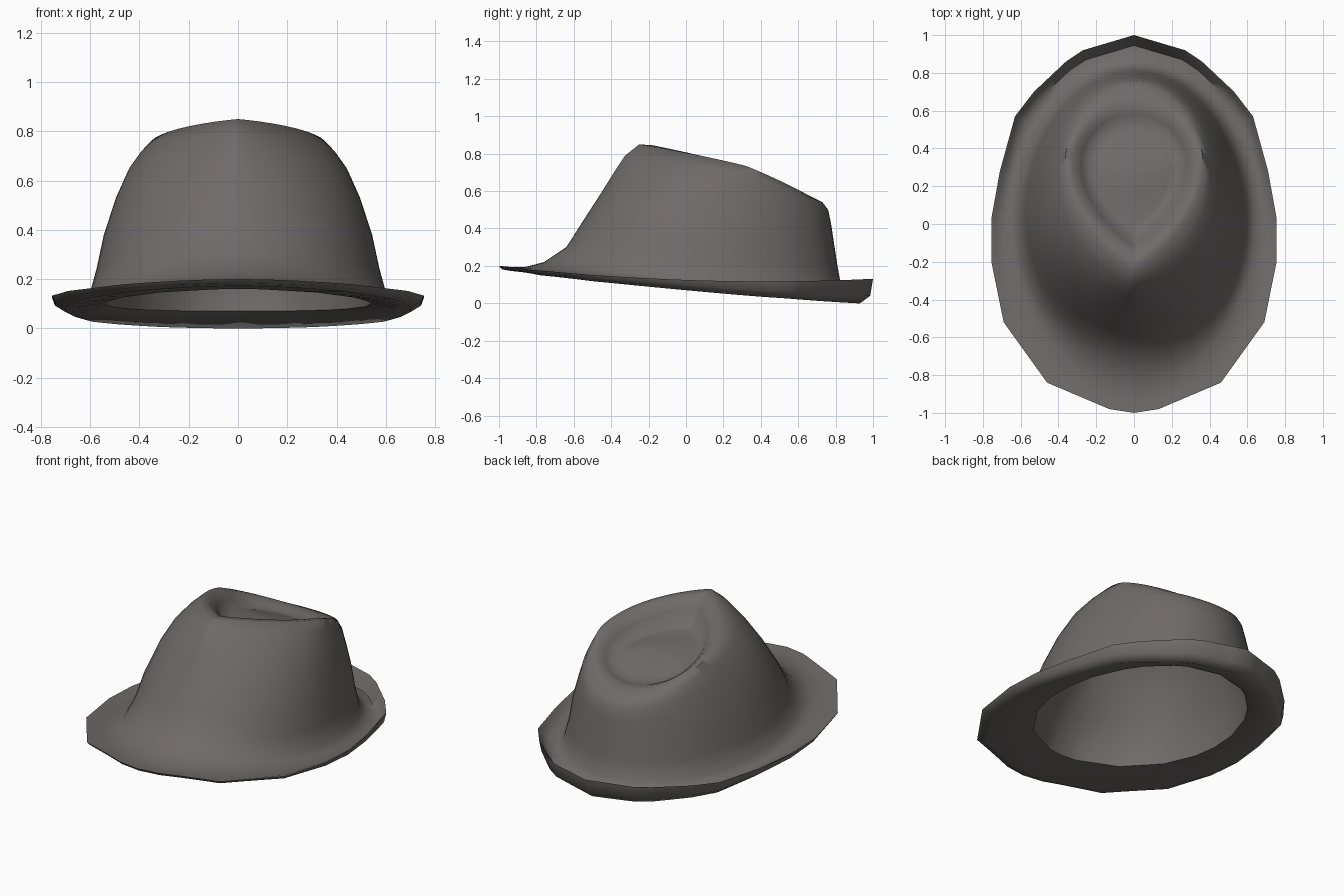
import bpy, bmesh, math

cube = bpy.data.objects.get("Cube")
if cube:
    bpy.data.objects.remove(cube)

# Faceted brim outline, one half, from front to back
OUTLINE = [(0, -1), (.13, -.98), (.46, -.84), (.69, -.52), (.755, -.2), (.755, .03),
           (.71, .28), (.63, .57), (.53, .7), (.36, .86), (.27, .92), (0, 1)]
STEPS = 3


def subdivide(corners):
    """Add points along each edge without rounding the corners."""
    points = []
    for a, b in zip(corners, corners[1:]):
        for i in range(STEPS):
            points.append(tuple(p + (q - p) * i / STEPS for p, q in zip(a, b)))
    return points + [corners[-1]]


half = subdivide(OUTLINE)
angles = [math.atan2(x / .755, -y) for x, y in half]


def height(t, front, side, back):
    """Quadratic height running from the front through the side to the back."""
    v = -math.cos(t)
    return side + v * (back - front) / 2 + v * v * (front + back - 2 * side) / 2


def brim_ring(scale, zs):
    return [(x * scale, y * scale, height(t, *zs)) for (x, y), t in zip(half, angles)]


def egg_ring(width, front, back, zs, widest=.04, point=1.0):
    """Egg-shaped ring; point above 1 pinches the front into a teardrop."""
    ring = []
    for t in angles:
        s, c = max(0, math.sin(t)), math.cos(t)
        if c > 0:
            x, y = width * s ** point, widest - (widest - front) * c
        else:
            x, y = width * s, widest - (back - widest) * c
        ring.append((x, y, height(t, *zs)))
    return ring


# Crown wall, from the base up to the pinched crest
WALL = [
    (.575, -.64, .81, (.30, .24, .20), .04, 1.0),
    (.545, -.57, .79, (.41, .38, .33), .06, 1.0),
    (.495, -.46, .775, (.58, .53, .43), .10, 1.07),
    (.445, -.385, .76, (.70, .64, .50), .17, 1.2),
    (.40, -.325, .73, (.79, .70, .54), .25, 1.45),
]
# Crest, teardrop groove and the raised island inside it
TOP = [
    (.365, -.25, .66, (.85, .735, .575), .32, 1.75),
    (.325, -.18, .62, (.845, .73, .585), .32, 1.85),
    (.28, -.12, .58, (.79, .685, .58), .32, 1.85),
    (.24, -.07, .54, (.70, .635, .57), .32, 1.75),
    (.19, .0, .49, (.675, .645, .585), .31, 1.5),
    (.10, .13, .39, (.68, .66, .625), .28, 1.1),
]


def lining(width, front, back, zs, widest, point):
    gap = .035
    return egg_ring(width - gap, front + gap, back - gap, [z - gap for z in zs], widest, point)


opening = subdivide(egg_ring(.54, -.64, .76, (.16, .10, .07))[::STEPS])

# Order: inside of the crown, underside, rolled rim, upper brim, crown, top
rings = [egg_ring(.15, .04, .46, (.63, .60, .53), .28, 1.3)]
rings += [lining(*r) for r in reversed(WALL)]
rings += [
    opening,                                        # head opening
    brim_ring(.93, (.172, .07, 0)),                 # underside fold
    brim_ring(.985, (.182, .095, .04)),             # outer lip
    brim_ring(1, (.2, .125, .13)),                  # rim edge
    brim_ring(.98, (.198, .12, .10)),               # upturned inside
    brim_ring(.945, (.193, .10, .04)),              # brim trough
    egg_ring(.65, -.86, .87, (.194, .10, .05)),     # upper brim
    egg_ring(.605, -.76, .83, (.22, .13, .09)),     # flare into the crown
]
rings += [egg_ring(*r) for r in WALL + TOP]

bm = bmesh.new()
loops = []
for ring in rings:
    mirrored = [(-x, y, z) for x, y, z in reversed(ring[1:-1])]
    loops.append([bm.verts.new(p) for p in ring + mirrored])

count = len(loops[0])
for low, high in zip(loops, loops[1:]):
    for i in range(count):
        j = (i + 1) % count
        bm.faces.new((low[i], low[j], high[j], high[i]))

# Close the lining and the island with fans
for loop, centre in ((loops[0], (0, .26, .61)), (loops[-1], (0, .27, .665))):
    hub = bm.verts.new(centre)
    for i in range(count):
        bm.faces.new((loop[i], loop[(i + 1) % count], hub))
bmesh.ops.recalc_face_normals(bm, faces=bm.faces)

mesh = bpy.data.meshes.new("felt_hat")
bm.to_mesh(mesh)
bm.free()
hat = bpy.data.objects.new("felt_hat", mesh)
bpy.context.collection.objects.link(hat)

# Warm grey felt
felt = bpy.data.materials.new("warm_grey_felt")
felt.use_nodes = True
colour = (.16, .146, .142, 1)
felt.diffuse_color = colour
felt.node_tree.nodes["Principled BSDF"].inputs["Base Color"].default_value = colour
mesh.materials.append(felt)

bpy.ops.object.select_all(action='DESELECT')
hat.select_set(True)
bpy.context.view_layer.objects.active = hat
bpy.ops.object.shade_smooth_by_angle(angle=math.radians(65))
